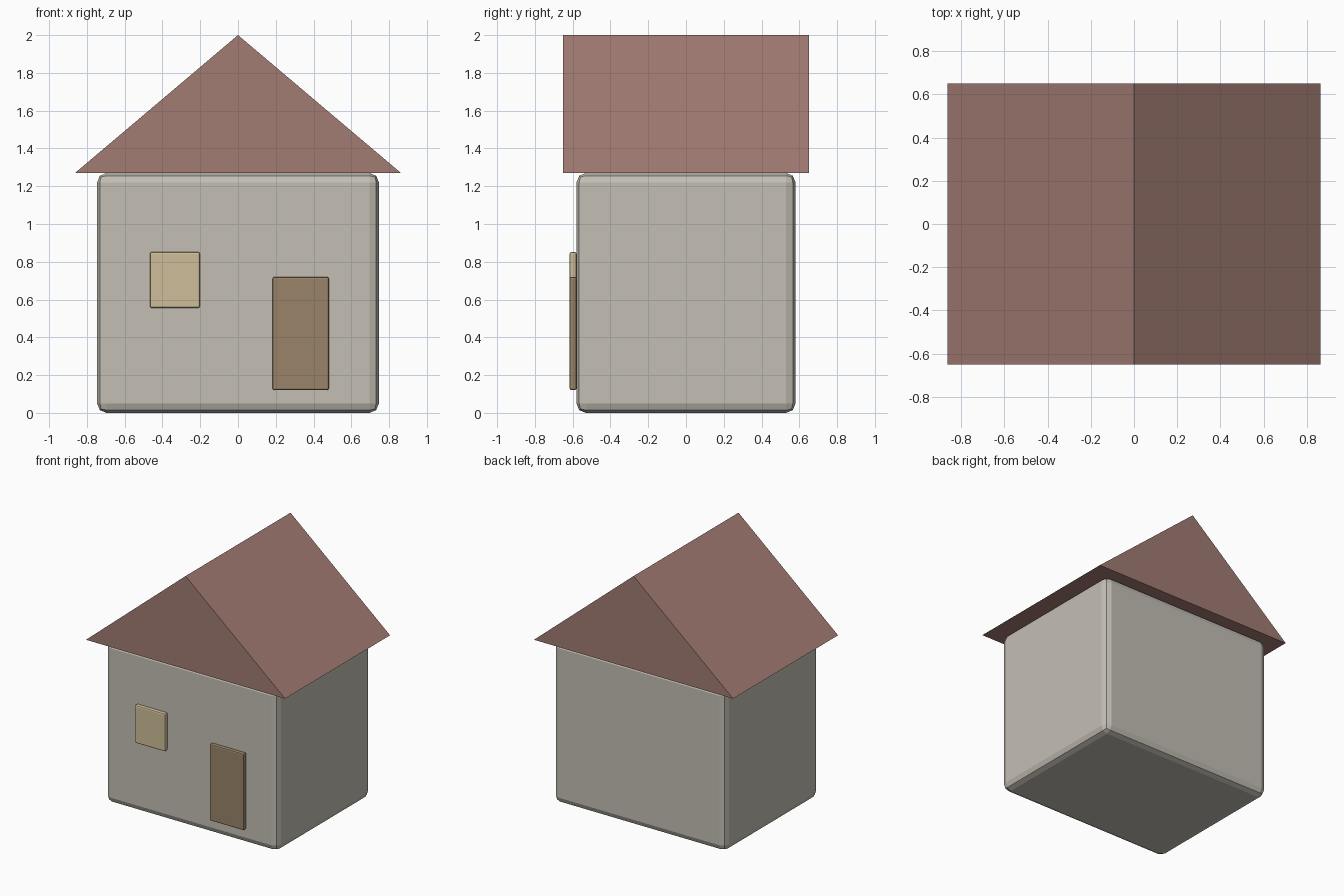
import bpy
import bmesh

if "Cube" in bpy.data.objects:
    bpy.data.objects.remove(bpy.data.objects["Cube"])


def material(name, color):
    m = bpy.data.materials.new(name)
    m.diffuse_color = (*color, 1.0)
    m.use_nodes = True
    m.node_tree.nodes["Principled BSDF"].inputs["Base Color"].default_value = m.diffuse_color
    return m


def add_object(name, bm, mat):
    bmesh.ops.recalc_face_normals(bm, faces=bm.faces)
    mesh = bpy.data.meshes.new(name)
    bm.to_mesh(mesh)
    bm.free()
    mesh.materials.append(mat)
    obj = bpy.data.objects.new(name, mesh)
    bpy.context.collection.objects.link(obj)
    return obj


def rounded_box(name, lo, hi, bevel, mat):
    bm = bmesh.new()
    bmesh.ops.create_cube(bm, size=1.0)
    for v in bm.verts:
        v.co = [(a + b) / 2 + c * (b - a) for a, b, c in zip(lo, hi, v.co)]
    obj = add_object(name, bm, mat)
    mod = obj.modifiers.new("Bevel", 'BEVEL')
    mod.width = bevel
    mod.segments = 2
    return obj


wall_mat = material("wall", (0.55, 0.52, 0.46))
roof_mat = material("roof", (0.36, 0.20, 0.17))
door_mat = material("door", (0.32, 0.23, 0.14))
window_mat = material("window", (0.62, 0.52, 0.32))

# Walls
rounded_box("walls", (-0.746, -0.58, 0.0), (0.746, 0.58, 1.27), 0.05, wall_mat)

# Door and window panels on the front wall
rounded_box("door", (0.183, -0.616, 0.12), (0.481, -0.58, 0.72), 0.01, door_mat)
rounded_box("window", (-0.466, -0.616, 0.555), (-0.202, -0.58, 0.852), 0.01, window_mat)

# Gable roof: triangle swept from front to back
bm = bmesh.new()
profile = [(-0.863, 1.27), (0.863, 1.27), (0.0, 2.0)]
gable = bm.faces.new([bm.verts.new((x, -0.65, z)) for x, z in profile])
swept = bmesh.ops.extrude_face_region(bm, geom=[gable], use_keep_orig=True)["geom"]
bmesh.ops.translate(bm, vec=(0, 1.3, 0),
                    verts=[g for g in swept if isinstance(g, bmesh.types.BMVert)])
add_object("roof", bm, roof_mat)
